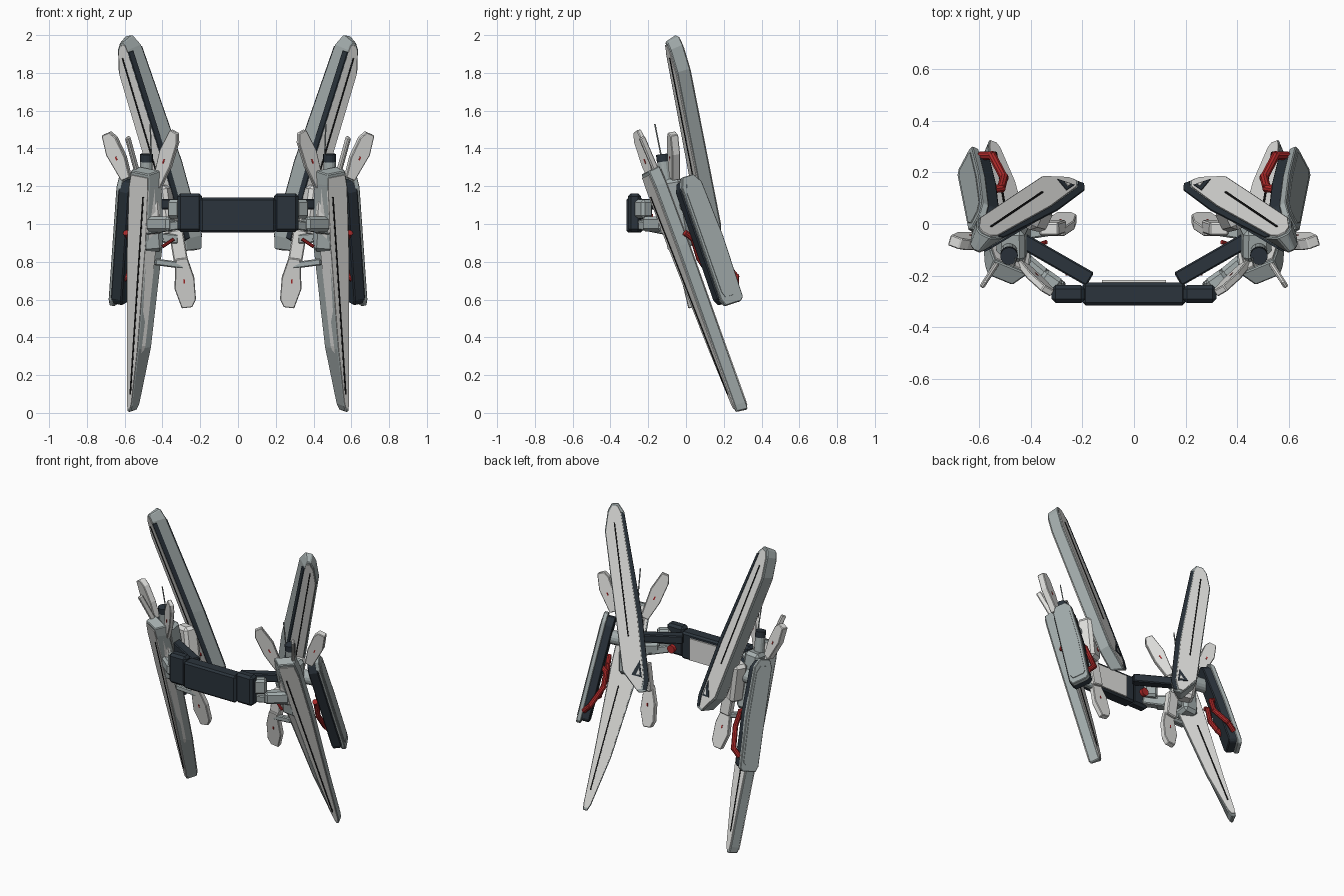
import bpy, bmesh
from mathutils import Vector, Matrix

cube = bpy.data.objects.get("Cube")
if cube:
    bpy.data.objects.remove(cube, do_unlink=True)


def material(name, rgb):
    m = bpy.data.materials.new(name)
    m.use_nodes = True
    col = (*rgb, 1)
    m.diffuse_color = col
    m.node_tree.nodes["Principled BSDF"].inputs["Base Color"].default_value = col
    return m


LIGHT = material("light grey", (.76, .76, .74))
GREY = material("blue grey", (.37, .42, .42))
NAVY = material("dark navy", (.024, .034, .045))
RED = material("red", (.42, .022, .022))
BLACK = material("black", (.006, .006, .006))


def finish(name, bm, mat, mirror, bevel):
    bmesh.ops.recalc_face_normals(bm, faces=bm.faces)
    me = bpy.data.meshes.new(name)
    bm.to_mesh(me)
    bm.free()
    me.materials.append(mat)
    ob = bpy.data.objects.new(name, me)
    bpy.context.collection.objects.link(ob)
    if bevel:
        b = ob.modifiers.new("Bevel", 'BEVEL')
        b.width, b.segments, b.limit_method = bevel, 1, 'ANGLE'
    if mirror:
        ob.modifiers.new("Mirror", 'MIRROR')
    return ob


class Frame:
    """Local axes: u across, v along bottom-to-top (0..1), w out of the face."""
    def __init__(self, a, b, normal):
        a, b = Vector(a), Vector(b)
        d = b - a
        self.length = d.length
        d.normalize()
        n = Vector(normal)
        n = (n - d * n.dot(d)).normalized()
        u = d.cross(n)
        self.m = Matrix((u, d, n)).transposed().to_4x4()
        self.m.translation = a

    def at(self, u, v, w):
        return self.m @ Vector((u, v * self.length, w))


def prism(name, fr, outline, w0, w1, mat, bevel=0.0, mirror=True, outline0=None):
    """Solid between two outlines; outline0 is the one at w0 when it differs."""
    bm = bmesh.new()
    low_ring = [bm.verts.new(fr.at(u, v, w0)) for u, v in outline0 or outline]
    top_ring = [bm.verts.new(fr.at(u, v, w1)) for u, v in outline]
    bm.faces.new(low_ring)
    bm.faces.new(top_ring)
    for i in range(len(outline)):
        bm.faces.new((low_ring[i - 1], low_ring[i], top_ring[i], top_ring[i - 1]))
    return finish(name, bm, mat, mirror, bevel)


def beam(name, a, b, width, depth, mat, normal=(0, -1, 0), bevel=.006, mirror=True):
    h = width / 2
    return prism(name, Frame(a, b, normal), [(-h, 0), (h, 0), (h, 1), (-h, 1)],
                 -depth / 2, depth / 2, mat, bevel, mirror)


def rod(name, points, r, mat, sides=10):
    bm = bmesh.new()
    pts = [Vector(p) for p in points]
    for p, q in zip(pts, pts[1:]):
        d = q - p
        m = Matrix.Translation((p + q) / 2) @ d.to_track_quat('Z', 'Y').to_matrix().to_4x4()
        bmesh.ops.create_cone(bm, cap_ends=True, segments=sides, radius1=r, radius2=r,
                              depth=d.length + (r if len(pts) > 2 else 0), matrix=m)
    return finish(name, bm, mat, True, 0)


def scaled(outline, k, kv=.97):
    return [(u * k, .5 + (v - .5) * kv) for u, v in outline]


def shifted(outline, du):
    return [(u + du, v) for u, v in outline]


def groove(name, fr, u0, v0, u1, v1, w, half=.004):
    prism(name, fr, [(u0 - half, v0), (u0 + half, v0), (u1 + half, v1), (u1 - half, v1)],
          w - .002, w + .002, BLACK)


# Upper rear blade: wide back face, narrower front face, sloped inner side
up = Frame((.25, .15, .85), (.585, -.075, 1.99), (-.4, .87, 0))
back = [(0, 0), (.055, 0), (.08, .06), (.088, .4), (.052, .95), (.02, 1),
        (-.025, 1), (-.055, .965), (-.09, .86), (-.088, .12)]
front = [(-.02, .02), (.0, .02), (.012, .07), (.015, .4), (.0, .95), (-.005, .99),
         (-.03, .99), (-.055, .96), (-.088, .86), (-.085, .12)]
prism("upper_blade_core", up, back, -.045, .032, GREY, .005, outline0=front)
panel = [(-.01, .02), (.022, .02), (.045, .08), (.052, .4), (.028, .95), (.012, .985),
         (-.022, .985), (-.05, .95), (-.082, .85), (-.08, .13)]
prism("upper_blade_back_panel", up, panel, .03, .037, LIGHT)
prism("upper_blade_front_panel", up, scaled(shifted(front, -.002), .94), -.05, -.043, LIGHT)
prism("upper_blade_back_edge", up, [(.03, .015), (.052, .01), (.076, .065), (.084, .4), (.05, .94),
                                    (.032, .95), (.056, .4), (.05, .08)], .03, .036, NAVY)
strip = [(.0, .06), (.015, .07), (.019, .4), (.005, .94), (-.008, .94), (.004, .4)]
prism("upper_blade_front_edge", up, shifted(strip, .018), -.049, -.027, NAVY, outline0=strip)
groove("upper_blade_back_groove", up, -.02, .3, -.02, .9, .038)
groove("upper_blade_front_groove", up, -.037, .25, -.04, .92, -.051)
prism("upper_blade_marker", up, [(-.03, .1), (.035, .08), (.035, .17)], .035, .04, NAVY)
prism("upper_blade_marker_inset", up, [(.0, .1), (.025, .095), (.025, .13)], .039, .043, LIGHT)

# Long lower blade, with the same sloped inner side on its front
low = Frame((.555, .3, .01), (.5, -.185, 1.29), (-.38, .92, 0))
back = [(-.018, 0), (.01, 0), (.026, .03), (.08, .27), (.125, .72), (.1, .95), (.085, 1),
        (-.06, 1), (-.07, .93), (-.065, .68), (-.036, .27), (-.024, .03)]
front = [(-.015, .005), (.0, .005), (.008, .03), (.032, .27), (.055, .72), (.055, .95), (.05, .995),
         (-.055, .995), (-.065, .93), (-.06, .68), (-.034, .27), (-.02, .03)]
prism("lower_blade_core", low, back, -.042, .026, GREY, .005, outline0=front)
prism("lower_blade_back_panel", low, scaled(back, .9), .024, .031, LIGHT)
prism("lower_blade_front_panel", low, scaled(front, .9), -.047, -.04, LIGHT)
prism("lower_blade_slope_panel", low, [(.028, .2), (.06, .28), (.098, .7), (.075, .93), (.06, .93), (.06, .7)],
      -.046, -.012, LIGHT, outline0=[(.012, .2), (.02, .28), (.047, .7), (.05, .93), (.04, .93), (.03, .7)])
groove("lower_blade_front_groove", low, .0, .08, .025, .9, -.048)
groove("lower_blade_back_groove", low, .0, .1, .015, .6, .032)

# Outer side plate: grey cover over a thick dark core
side = Frame((.627, .24, .575), (.582, 0, 1.25), (.88, .47, 0))
shape = [(-.05, 0), (.045, 0), (.064, .025), (.074, .5), (.062, .93), (.03, 1), (-.04, 1),
         (-.062, .93), (-.066, .05)]
prism("side_plate_cover", side, shape, .006, .036, GREY, .004)
core = shifted(scaled(shape, 1.02, .95), -.006)
prism("side_plate_core", side, core, -.045, .02, NAVY, .006)
prism("side_plate_panel", side, scaled(shape, .75, .88), .034, .04, GREY)

# Red handles on the side plate
rod("front_handle", [(.59, -.0, .95), (.57, .04, .92), (.565, .07, .82), (.575, .13, .73),
                     (.635, .145, .69)], .017, RED)
rod("rear_handle", [(.57, .13, .95), (.515, .14, .92), (.505, .18, .83), (.55, .265, .72),
                    (.59, .265, .68)], .017, RED)

# Small fins around the joint
fin = [(-.026, 0), (.026, 0), (.046, .42), (.042, .85), (.022, 1), (-.025, 1), (-.046, .6)]
for name, a, b, n, half, k in (
        ("outer_fin", (.59, -.06, 1.24), (.695, -.07, 1.48), (-.35, .93, 0), .022, 1),
        ("inner_fin", (.43, -.16, 1.2), (.335, -.26, 1.49), (-.5, .86, 0), .014, 1),
        ("lower_fin", (.3, -.03, .82), (.268, .03, .56), (0, -1, 0), .018, 1.2)):
    fr = Frame(a, b, n)
    prism(name, fr, scaled(fin, k, 1), -half, half, LIGHT, .004)
    prism(name + "_mark", fr, [(-.004, .42), (.004, .42), (.004, .5), (-.004, .5)],
          -half - .002, half + .002, RED)
beam("side_spike", (.53, -.15, 1.26), (.585, -.235, 1.46), .035, .02, LIGHT, (.8, .5, 0))

# Joint body, barrel and aerial
beam("joint_body", (.45, -.03, .86), (.48, -.09, 1.24), .11, .13, GREY, bevel=.02)
beam("joint_front_block", (.45, -.1, .95), (.47, -.14, 1.2), .09, .06, LIGHT, bevel=.01)
beam("joint_rear_block", (.38, .03, .93), (.42, .04, 1.2), .12, .1, LIGHT, (-.4, .87, 0), .02)
rod("joint_axle", [(.45, .0, 1.1), (.58, .02, 1.1)], .045, GREY, 16)
rod("barrel", [(.485, -.1, 1.18), (.485, -.12, 1.33)], .033, GREY, 16)
rod("barrel_muzzle", [(.485, -.12, 1.33), (.485, -.125, 1.37)], .034, NAVY, 16)
rod("aerial", [(.455, -.11, 1.25), (.465, -.165, 1.53)], .004, GREY, 6)
beam("lower_strut", (.44, -.04, .8), (.29, -.02, .78), .035, .035, GREY)
beam("lower_link", (.33, -.02, .97), (.3, -.01, .79), .075, .05, LIGHT)
beam("link_arm", (.45, -.04, .93), (.32, -.02, .92), .05, .05, GREY)
rod("red_pin", [(.34, -.07, .92), (.4, -.09, .88)], .009, RED)
rod("red_stud", [(.36, .06, 1.0), (.34, .1, 1.0)], .014, RED)

# Cross bar with stepped ends
beam("centre_bar", (-.2, -.272, 1.047), (.2, -.272, 1.047), .185, .088, NAVY, bevel=.012, mirror=False)
beam("bar_end", (.19, -.272, 1.06), (.32, -.272, 1.06), .205, .07, NAVY, bevel=.016)
beam("bar_back_panel", (-.125, -.222, 1.04), (.125, -.222, 1.04), .15, .01, LIGHT, bevel=0, mirror=False)
rod("bar_red_boss", [(.24, -.2, 1.025), (.24, -.175, 1.025)], .027, RED, 14)

# Arms from the bar to the joints
beam("upper_arm", (.17, -.215, 1.105), (.45, -.055, 1.105), .055, .06, NAVY)
beam("lower_arm", (.28, -.25, 1.0), (.48, -.1, .97), .05, .05, GREY)
beam("arm_block", (.29, -.25, 1.08), (.36, -.2, 1.08), .1, .07, GREY, bevel=.015)
beam("arm_sleeve", (.35, -.21, 1.0), (.47, -.11, 1.0), .08, .07, GREY, bevel=.015)
